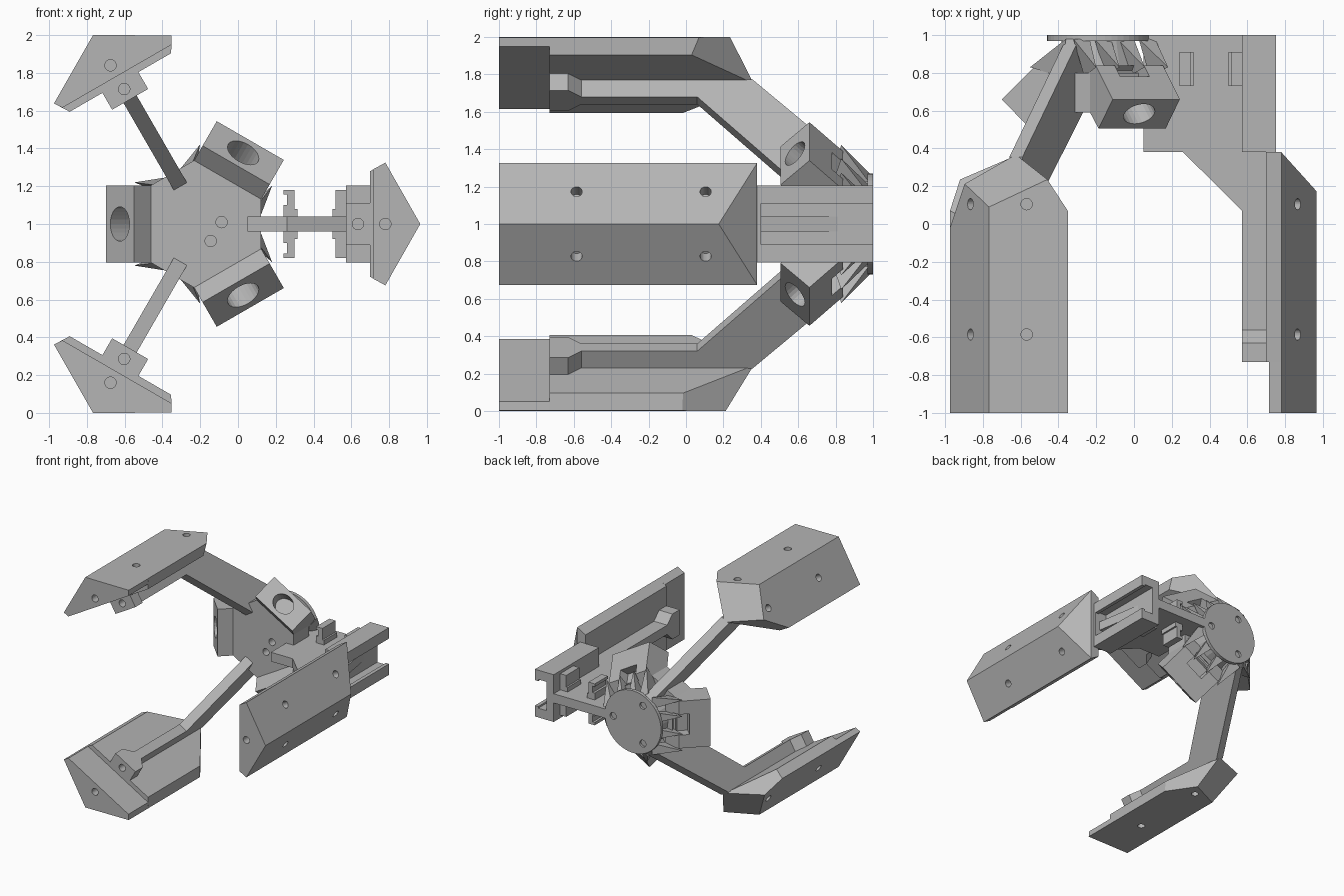
import bpy, bmesh
from math import cos, sin, pi, radians
from mathutils import Vector, Matrix

cube = bpy.data.objects.get("Cube")
if cube:
    bpy.data.objects.remove(cube)

CX = -0.19  # hub axis runs along y through (CX, 1)

mat = bpy.data.materials.new("plain_grey")
mat.use_nodes = True
GREY = (0.46, 0.46, 0.46, 1)
mat.diffuse_color = GREY
mat.node_tree.nodes["Principled BSDF"].inputs["Base Color"].default_value = GREY


def place(deg):
    """Matrix from local (radial, tangent, y) to world for one spoke."""
    c, s = cos(radians(deg)), sin(radians(deg))
    return Matrix(((c, -s, 0, CX), (0, 0, 1, 0), (s, c, 0, 1), (0, 0, 0, 1)))


def finish(name, bm, deg):
    bm.transform(place(deg))
    bmesh.ops.remove_doubles(bm, verts=bm.verts, dist=1e-5)
    bmesh.ops.recalc_face_normals(bm, faces=bm.faces)
    me = bpy.data.meshes.new(name)
    bm.to_mesh(me)
    bm.free()
    me.materials.append(mat)
    ob = bpy.data.objects.new(name, me)
    bpy.context.collection.objects.link(ob)
    return ob


def prism(profile, lo, hi, axis, bm=None):
    """Extrude a profile along the tangent ('t') or along y ('y')."""
    bm = bm or bmesh.new()
    pt = (lambda a, b, h: (a, h, b)) if axis == 't' else (lambda a, b, h: (a, b, h))
    bot = [bm.verts.new(pt(a, b, lo)) for a, b in profile]
    top = [bm.verts.new(pt(a, b, hi)) for a, b in profile]
    bm.faces.new(bot)
    bm.faces.new(top[::-1])
    n = len(profile)
    for i in range(n):
        j = (i + 1) % n
        bm.faces.new((bot[i], top[i], top[j], bot[j]))
    return bm


def rect(a0, a1, b0, b1):
    return [(a0, b0), (a1, b0), (a1, b1), (a0, b1)]


def drill(bm, centre, direction, depth, radius=0.03, wide=1.0, sides=24):
    """Add a cylinder cutter; 'wide' stretches it along the tangent."""
    rot = Vector(direction).to_track_quat('Z', 'Y').to_matrix().to_4x4()
    m = Matrix.Translation(centre) @ Matrix.Diagonal((1, wide, 1, 1)) @ rot
    bmesh.ops.create_cone(bm, cap_ends=True, segments=sides, radius1=radius,
                          radius2=radius, depth=depth, matrix=m)


def cut(ob, bm, deg):
    cutter = finish("cutter", bm, deg)
    cutter.hide_render = True
    mod = ob.modifiers.new("holes", 'BOOLEAN')
    mod.operation, mod.solver, mod.object = 'DIFFERENCE', 'EXACT', cutter
    bpy.context.view_layer.objects.active = ob
    bpy.ops.object.modifier_apply(modifier=mod.name)
    bpy.data.objects.remove(cutter)


def slice_off(bm, a, b, c):
    """Trim along the plane through three points, keeping the front end."""
    a, b, c = Vector(a), Vector(b), Vector(c)
    no = (b - a).cross(c - a).normalized()
    if no.z < 0:
        no = -no
    geom = bm.verts[:] + bm.edges[:] + bm.faces[:]
    res = bmesh.ops.bisect_plane(bm, geom=geom, plane_co=a, plane_no=no, clear_outer=True)
    rim = [e for e in res["geom_cut"] if isinstance(e, bmesh.types.BMEdge)]
    bmesh.ops.contextual_create(bm, geom=rim)


def finger_profile(r0, t0, r1, t1):
    return [(r0, t0), (r1, t1), (1.155, 0), (r1, -t1), (r0, -t0)]


# Three fingers with drilled outer faces; the right one has a plain sloped end
for name, deg in (("right", 0), ("upper", 120), ("lower", 240)):
    plain = deg == 0
    inner, edge = ((0.89, 0.28), (0.97, 0.325)) if plain else ((0.865, 0.31), (0.945, 0.36))
    step = (0.905, 0.289) if plain else (0.903, 0.333)
    bm = prism(finger_profile(*inner, *edge), -0.73, 0.38 if plain else 0.5, 'y')
    if plain:
        slice_off(bm, (1.155, 0, 0.175), (0.97, 0.3, 0.38), (0.97, -0.3, 0.38))
    else:
        slice_off(bm, (1.155, 0, 0.09), (1.0, 0.1, 0.235), (1.0, -0.1, 0.235))
        slice_off(bm, (0.945, -0.36, 0.07), (1.0, -0.268, 0.235), (0.865, -0.31, 0.03))
        slice_off(bm, (0.945, 0.36, -0.02), (1.02, 0.22, 0.215), (0.865, 0.02, 0.355))
    finger = finish(name + "_finger", bm, deg)
    tip = finish(name + "_fingertip",
                 prism(finger_profile(*step, *edge), -1, -0.73, 'y'), deg)
    holes = bmesh.new()
    for side in (-1, 1):
        for y in (-0.585, 0.105):
            drill(holes, (1.055, side * 0.172, y), (0.866, side * 0.5, 0), 0.16)
    cut(finger, holes, deg)
    holes = bmesh.new()
    drill(holes, (0.97, 0, -1), (0, 0, 1), 0.3)
    cut(tip, holes, deg)

    # Mounting block that narrows into the rib on the finger's inner face
    plan = [(-0.11, -0.73), (0.11, -0.73), (0.11, -0.63), (0.04, -0.56),
            (-0.04, -0.56), (-0.11, -0.63)]
    bm = prism([(t, y) for t, y in plan], 0.762, inner[0], 'y')
    for v in bm.verts:
        v.co = (v.co.z, v.co.x, v.co.y)
    block = finish(name + "_mounting_block", bm, deg)
    holes = bmesh.new()
    drill(holes, (0.825, 0, -0.73), (0, 0, 1), 0.2)
    cut(block, holes, deg)

    # Thin arm plate from the finger rib back to the hub
    if plain:
        arm = [(0.24, 1), (0.24, 0.38), (0.45, 0.38), (0.762, 0.07), (0.762, -0.6),
               (0.9, -0.6), (0.9, 0.38), (0.8, 1)]
    else:
        arm = [(0.762, -0.6), (0.87, -0.6), (0.87, 0.355), (0.27, 0.98), (0.1, 0.98),
               (0.1, 0.72), (0.2, 0.62), (0.762, 0.06)]
    finish(name + "_arm", prism(arm, -0.04, 0.04, 't'), deg)

# Grooved rail on the right arm, open outwards
rail = [(0.762, -0.205), (0.942, -0.205), (0.942, -0.11), (0.91, -0.11), (0.91, -0.125),
        (0.83, -0.125)]
rail = rail + [(r, -t) for r, t in reversed(rail)]
finish("rail", prism(rail, 0.4, 1, 'y'), 0)
finish("rail_end", prism(rect(0.762, 0.942, -0.205, 0.205), 0.38, 0.4, 'y'), 0)

# Hooked clips on both sides of the right arm plate
for label, r, flip in (("inner", 0.43, 1), ("outer", 0.76, -1)):
    for side in (-1, 1):
        if flip == 1:
            prof = [(0.43, 0.03), (0.505, 0.03), (0.505, 0.08), (0.49, 0.08), (0.49, 0.18),
                    (0.43, 0.18), (0.43, 0.155), (0.45, 0.155), (0.45, 0.1), (0.43, 0.1)]
        else:
            prof = [(0.765, 0.03), (0.69, 0.03), (0.69, 0.08), (0.705, 0.08), (0.705, 0.18),
                    (0.765, 0.18)]
        bm = prism([(a, side * b) for a, b in prof], 0.73, 0.91, 'y')
        finish(label + "_clip", bm, 0)

# Hub body: hexagon with wide sides facing the three sockets
hexagon = []
for deg in (60, 180, 300):
    c, s = cos(radians(deg)), sin(radians(deg))
    hexagon += [(0.27 * c - t * s, 0.27 * s + t * c) for t in (-0.205, 0.205)]
hub = finish("hub_body", prism(hexagon, 0.59, 0.8, 'y'), 0)
holes = bmesh.new()
for r, t in ((0.103, 0.01), (0.045, -0.09)):
    drill(holes, (r, t, 0.59), (0, 0, 1), 0.2)
cut(hub, holes, 0)

# Tapered core behind the hub and the round back plate
bm = bmesh.new()
bmesh.ops.create_cone(bm, cap_ends=True, segments=24, radius1=0.24, radius2=0.19,
                      depth=0.2, matrix=Matrix.Translation((0, 0, 0.88)))
finish("hub_core", bm, 0)
bm = bmesh.new()
drill(bm, (0, 0, 0.985), (0, 0, 1), 0.03, 0.27, sides=48)
plate = finish("back_plate", bm, 0)
holes = bmesh.new()
for k in range(3):
    a = k * 2 * pi / 3
    drill(holes, (0.19 * cos(a), 0.19 * sin(a), 1), (0, 0, 1), 0.04)
cut(plate, holes, 0)

# Three slanted sockets between the arms, slotted in front and windowed behind
for i, deg in enumerate((60, 180, 300)):
    prof = [(0.2, 0.6), (0.27, 0.59), (0.36, 0.505), (0.51, 0.66), (0.33, 0.84), (0.2, 0.84)]
    socket = finish("socket_%d" % (i + 1), prism(prof, -0.205, 0.205, 't'), deg)
    holes = bmesh.new()
    drill(holes, (0.4, 0, 0.618), (1, 0, -1), 0.24, 0.073, 1.25)
    cut(socket, holes, deg)
    window = [(0.33, 0.72), (0.44, 0.83), (0.35, 0.92), (0.24, 0.81)]
    cut(socket, prism(window, -0.09, 0.09, 't'), deg)
    # Pointed gussets bracing the socket against the back plate
    for t in (-0.2, -0.07, 0.07, 0.2):
        bm = bmesh.new()
        foot = [bm.verts.new(p) for p in ((0.17, t - 0.05, 0.98), (0.17, t + 0.05, 0.98),
                                          (0.2, t, 0.78))]
        tip = bm.verts.new((0.36, t * 1.1, 0.83))
        bm.faces.new(foot)
        for k in range(3):
            bm.faces.new((foot[k], foot[(k + 1) % 3], tip))
        finish("gusset", bm, deg)
